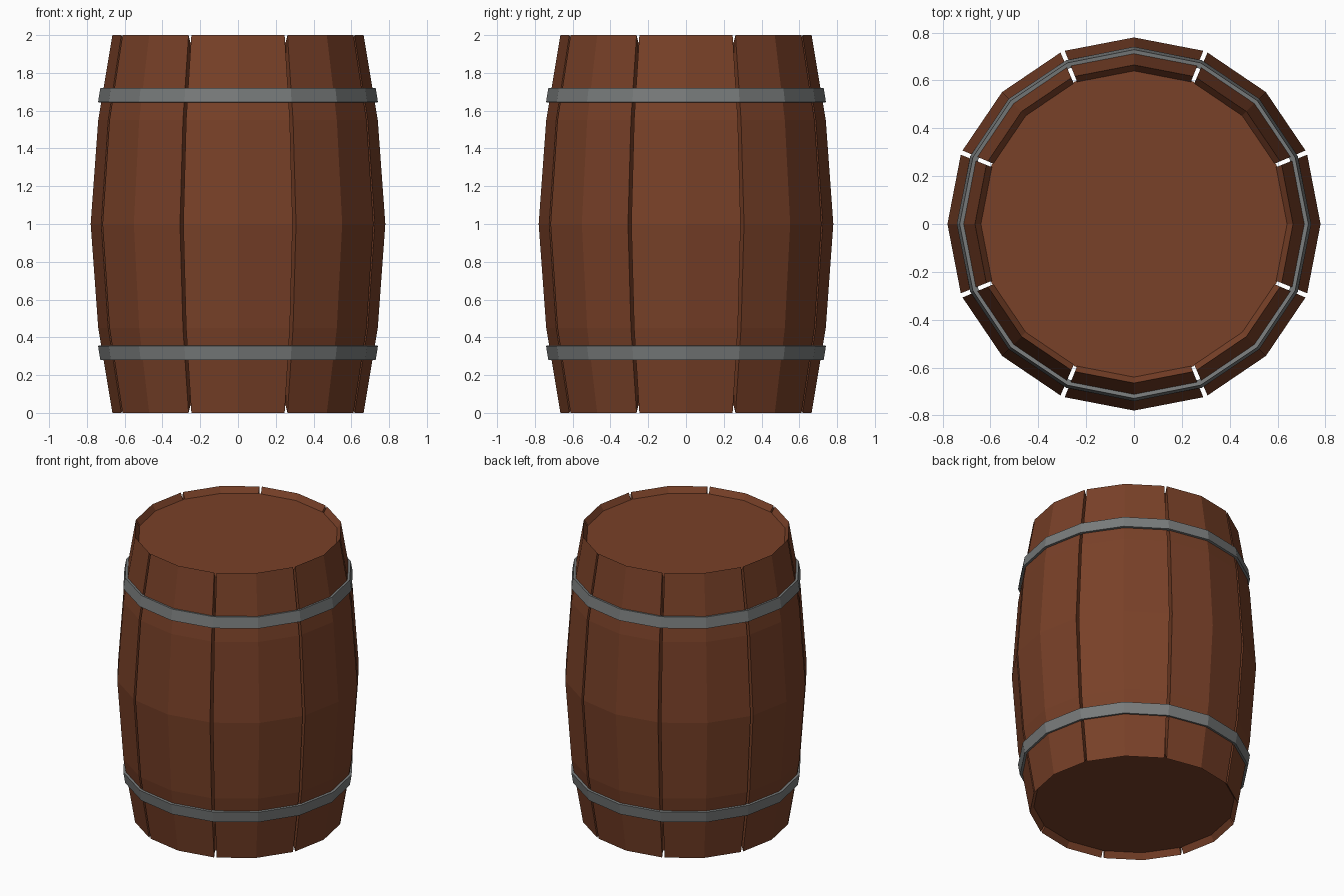
import bpy, bmesh
from math import sin, cos, radians

cube = bpy.data.objects.get("Cube")
if cube:
    bpy.data.objects.remove(cube)


def material(name, rgb):
    mat = bpy.data.materials.new(name)
    mat.use_nodes = True
    mat.diffuse_color = (*rgb, 1)
    mat.node_tree.nodes["Principled BSDF"].inputs["Base Color"].default_value = (*rgb, 1)
    return mat


wood = material("brown_wood", (0.19, 0.052, 0.021))
iron = material("grey_iron", (0.19, 0.2, 0.2))


def sweep(name, section, angles, mat, closed=False):
    """Turn a closed (radius, height) section about z through the given angles."""
    bm = bmesh.new()
    rings = [[bm.verts.new((r * sin(radians(a)), -r * cos(radians(a)), z))
              for r, z in section] for a in angles]
    pairs = list(zip(rings, rings[1:]))
    if closed:
        pairs.append((rings[-1], rings[0]))
    else:
        bm.faces.new(rings[0])
        bm.faces.new(rings[-1])
    count = len(section)
    for a, b in pairs:
        for i in range(count):
            j = (i + 1) % count
            bm.faces.new((a[i], b[i], b[j], a[j]))
    bmesh.ops.recalc_face_normals(bm, faces=bm.faces)
    mesh = bpy.data.meshes.new(name)
    bm.to_mesh(mesh)
    bm.free()
    mesh.materials.append(mat)
    obj = bpy.data.objects.new(name, mesh)
    bpy.context.collection.objects.link(obj)
    return obj


# Eight bulging staves, each with two facets and a narrow gap to its neighbour
stave_section = [(0.665, 0), (0.74, 0.45), (0.78, 1), (0.74, 1.55), (0.665, 2),
                 (0.64, 1.96), (0.64, 0.04)]
half = 21.8
for n in range(8):
    mid = n * 45
    sweep(f"stave_{n + 1}", stave_section, (mid - half, mid, mid + half), wood)

# Core whose ends are the recessed top and bottom lids
sides = [n * 22.5 for n in range(16)]
core = bmesh.new()
bmesh.ops.create_cone(core, cap_ends=True, segments=16, radius1=0.645, radius2=0.645, depth=1.92)
bmesh.ops.translate(core, verts=core.verts, vec=(0, 0, 1))
core_mesh = bpy.data.meshes.new("lids_and_core")
core.to_mesh(core_mesh)
core.free()
core_mesh.materials.append(wood)
bpy.context.collection.objects.link(bpy.data.objects.new("lids_and_core", core_mesh))

# Two iron hoops, mirrored about the middle, leaning with the staves
hoop_section = [(0.741, 1.645), (0.729, 1.72), (0.705, 1.717), (0.717, 1.642)]
sweep("upper_hoop", hoop_section, sides, iron, closed=True)
sweep("lower_hoop", [(r, 2 - z) for r, z in hoop_section], sides, iron, closed=True)
